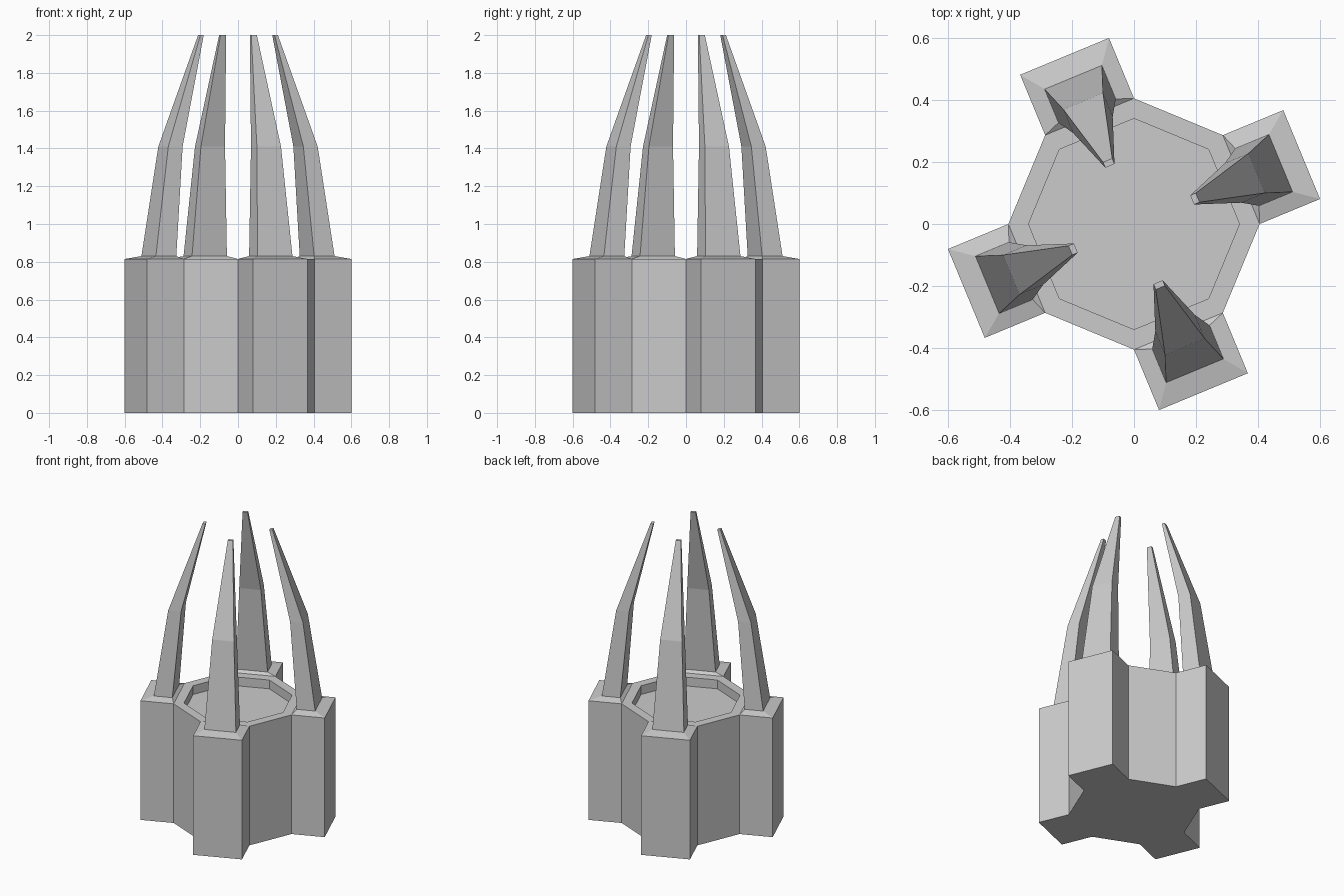
import bpy
from math import sin, cos, pi, radians

if "Cube" in bpy.data.objects:
    bpy.data.objects.remove(bpy.data.objects["Cube"])


def loft(name, rings, bottom=True, top=True, skip=()):
    """Skin counter-clockwise rings; skip lists (level, side) faces to leave open."""
    n = len(rings[0])
    verts = [p for ring in rings for p in ring]
    faces = []
    for lv in range(len(rings) - 1):
        for i in range(n):
            if (lv, i) not in skip:
                j = (i + 1) % n
                a, b = lv * n, (lv + 1) * n
                faces.append((a + i, a + j, b + j, b + i))
    if bottom:
        faces.append(tuple(reversed(range(n))))
    if top:
        faces.append(tuple(range(len(verts) - n, len(verts))))
    mesh = bpy.data.meshes.new(name)
    mesh.from_pydata(verts, [], faces)
    mesh.update()
    obj = bpy.data.objects.new(name, mesh)
    bpy.context.collection.objects.link(obj)
    return obj


def octagon(r, z):
    return [(r * cos(k * pi / 4), r * sin(k * pi / 4), z) for k in range(8)]


def quad(inner, outer, half, z):
    return [(inner, -half, z), (outer, -half, z), (outer, half, z), (inner, half, z)]


R, RIM = 0.405, 0.815
SIDE, APOTHEM = R * sin(pi / 8), R * cos(pi / 8)

# Octagonal hub with a raised rim; sides behind the blocks stay open
loft("hub", [octagon(R, 0), octagon(R, RIM), octagon(0.34, RIM), octagon(0.34, RIM - 0.06)],
     skip=[(0, k) for k in range(0, 8, 2)])

for k in range(4):
    angle = radians(22.5 + 90 * k)
    # Block on every other side of the hub, with a sloped top
    block = loft(f"block_{k + 1}", [quad(APOTHEM, 0.585, SIDE, 0),
                                    quad(APOTHEM, 0.585, SIDE, RIM),
                                    quad(0.395, 0.512, 0.1, 0.83)],
                 top=False, skip=[(0, 3)])
    # Tapered prong bending inward
    prong = loft(f"prong_{k + 1}", [quad(0.395, 0.512, 0.1, 0.83),
                                    quad(0.346, 0.428, 0.069, 1.41),
                                    quad(0.203, 0.222, 0.016, 2.0)], bottom=False)
    block.rotation_euler.z = prong.rotation_euler.z = angle
